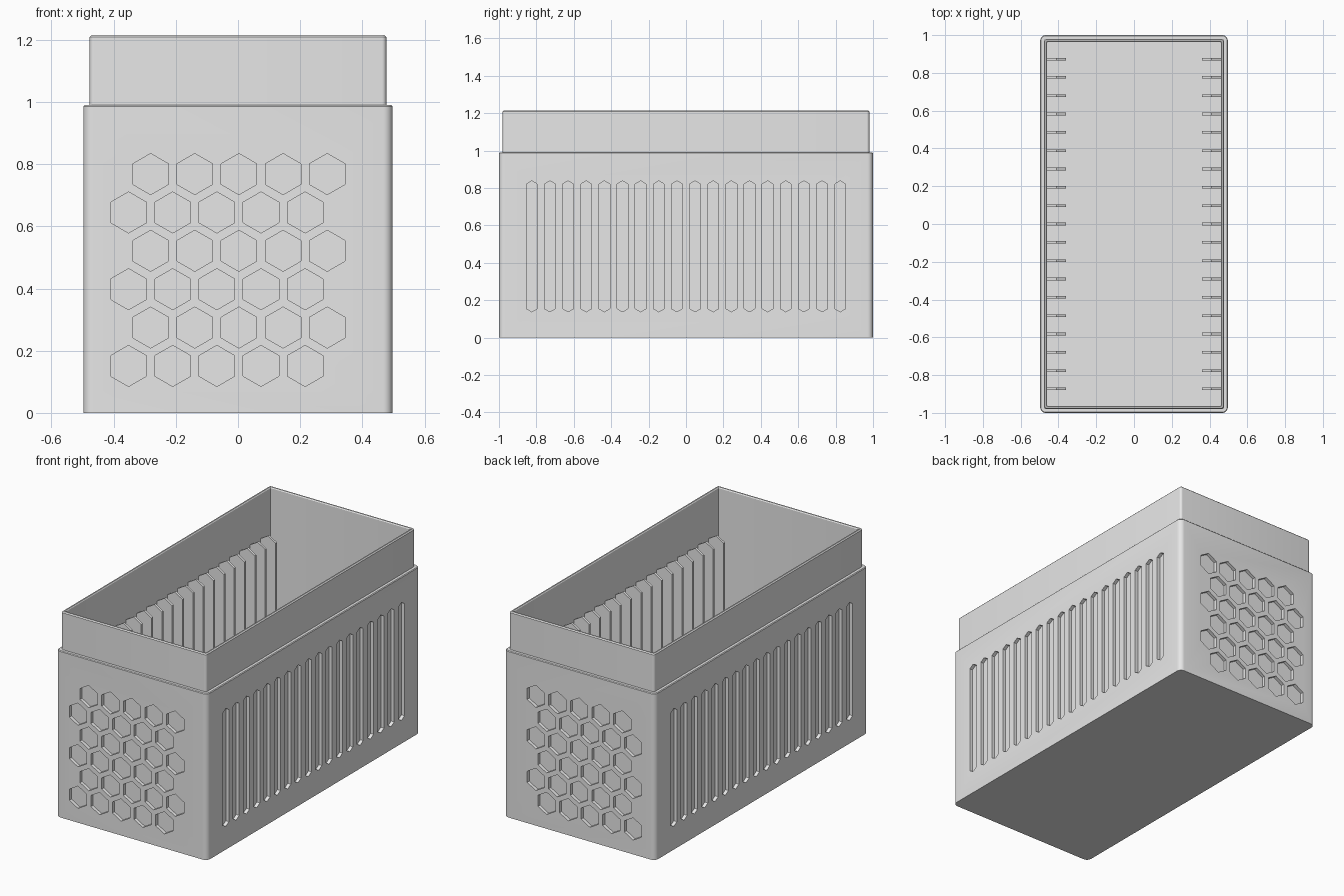
import bpy, bmesh, math
from mathutils import Vector

if "Cube" in bpy.data.objects:
    bpy.data.objects.remove(bpy.data.objects["Cube"])

grey = bpy.data.materials.new("light grey plastic")
grey.diffuse_color = (0.8, 0.8, 0.8, 1)
grey.use_nodes = True
grey.node_tree.nodes["Principled BSDF"].inputs["Base Color"].default_value = grey.diffuse_color

PITCH = 0.097                       # spacing shared by slots and ribs


def finish(bm, name):
    bmesh.ops.recalc_face_normals(bm, faces=bm.faces)
    me = bpy.data.meshes.new(name)
    bm.to_mesh(me)
    bm.free()
    me.materials.append(grey)
    ob = bpy.data.objects.new(name, me)
    bpy.context.collection.objects.link(ob)
    return ob


def rounded_ring(bm, hx, hy, r, z, steps=6):
    """Loop of vertices round a rounded rectangle."""
    ring = []
    for i, (sx, sy) in enumerate([(1, 1), (-1, 1), (-1, -1), (1, -1)]):
        for k in range(steps + 1):
            a = math.pi / 2 * (i + k / steps)
            ring.append(bm.verts.new((sx * (hx - r) + r * math.cos(a),
                                      sy * (hy - r) + r * math.sin(a), z)))
    return ring


def prism(bm, points, offset):
    """Extrude a closed outline of 3D points along an offset."""
    a = [bm.verts.new(p) for p in points]
    b = [bm.verts.new(Vector(p) + Vector(offset)) for p in points]
    bm.faces.new(a)
    bm.faces.new(b[::-1])
    n = len(a)
    for i in range(n):
        bm.faces.new((a[i], a[(i + 1) % n], b[(i + 1) % n], b[i]))


# Box shell: outer wall, ledge, raised lip and cavity lofted as one skin
bm = bmesh.new()
sections = [(0.497, 1.0, 0.030, 0.0), (0.497, 1.0, 0.030, 0.986),
            (0.493, 0.996, 0.026, 0.99), (0.477, 0.98, 0.014, 0.99),
            (0.477, 0.98, 0.014, 1.209), (0.471, 0.974, 0.008, 1.215),
            (0.464, 0.967, 0.004, 1.215), (0.460, 0.963, 0.003, 1.209),
            (0.460, 0.963, 0.003, 0.04)]
rings = [rounded_ring(bm, *s) for s in sections]
for a, b in zip(rings, rings[1:]):
    for i in range(len(a)):
        j = (i + 1) % len(a)
        bm.faces.new((a[i], a[j], b[j], b[i]))
bm.faces.new(rings[0][::-1])
bm.faces.new(rings[-1])
box = finish(bm, "box_shell")

# Recess cutters: long pointed slots on the sides, hexagons on the ends
DEPTH = 0.02
bm = bmesh.new()
w, tip = 0.029, 0.017
for side in (1, -1):
    for i in range(18):
        y = (i - 8.5) * PITCH
        x = side * (0.497 - DEPTH)
        outline = [(x, y, 0.138), (x, y + w, 0.138 + tip), (x, y + w, 0.838 - tip),
                   (x, y, 0.838), (x, y - w, 0.838 - tip), (x, y - w, 0.138 + tip)]
        prism(bm, outline, (side * 0.1, 0, 0))
    for row in range(6):
        for col in range(5):
            cx = -0.352 + col * 0.142 + (row % 2) * 0.071
            cz = 0.151 + row * 0.1234
            hexagon = [(cx + 0.066 * math.sin(k * math.pi / 3), side * (1 - DEPTH),
                        cz + 0.066 * math.cos(k * math.pi / 3)) for k in range(6)]
            prism(bm, hexagon, (0, side * 0.1, 0))
cutter = finish(bm, "recess_cutter")
cutter.hide_render = True

cut = box.modifiers.new("recesses", 'BOOLEAN')
cut.operation = 'DIFFERENCE'
cut.solver = 'EXACT'
cut.object = cutter
bpy.context.view_layer.objects.active = box
box.select_set(True)
bpy.ops.object.modifier_apply(modifier=cut.name)
bpy.data.objects.remove(cutter)
bpy.ops.object.shade_smooth_by_angle(angle=math.radians(30))

# Inner divider ribs with pointed tops, along both long walls
for side, name in ((1, "right_ribs"), (-1, "left_ribs")):
    bm = bmesh.new()
    for i in range(19):
        y = (i - 9) * PITCH - 0.007
        profile = [(0.461, 0.035), (0.36, 0.035), (0.36, 0.945),
                   (0.41, 0.976), (0.461, 0.945)]
        prism(bm, [(side * x, y, z) for x, z in profile], (0, 0.014, 0))
    finish(bm, name)
